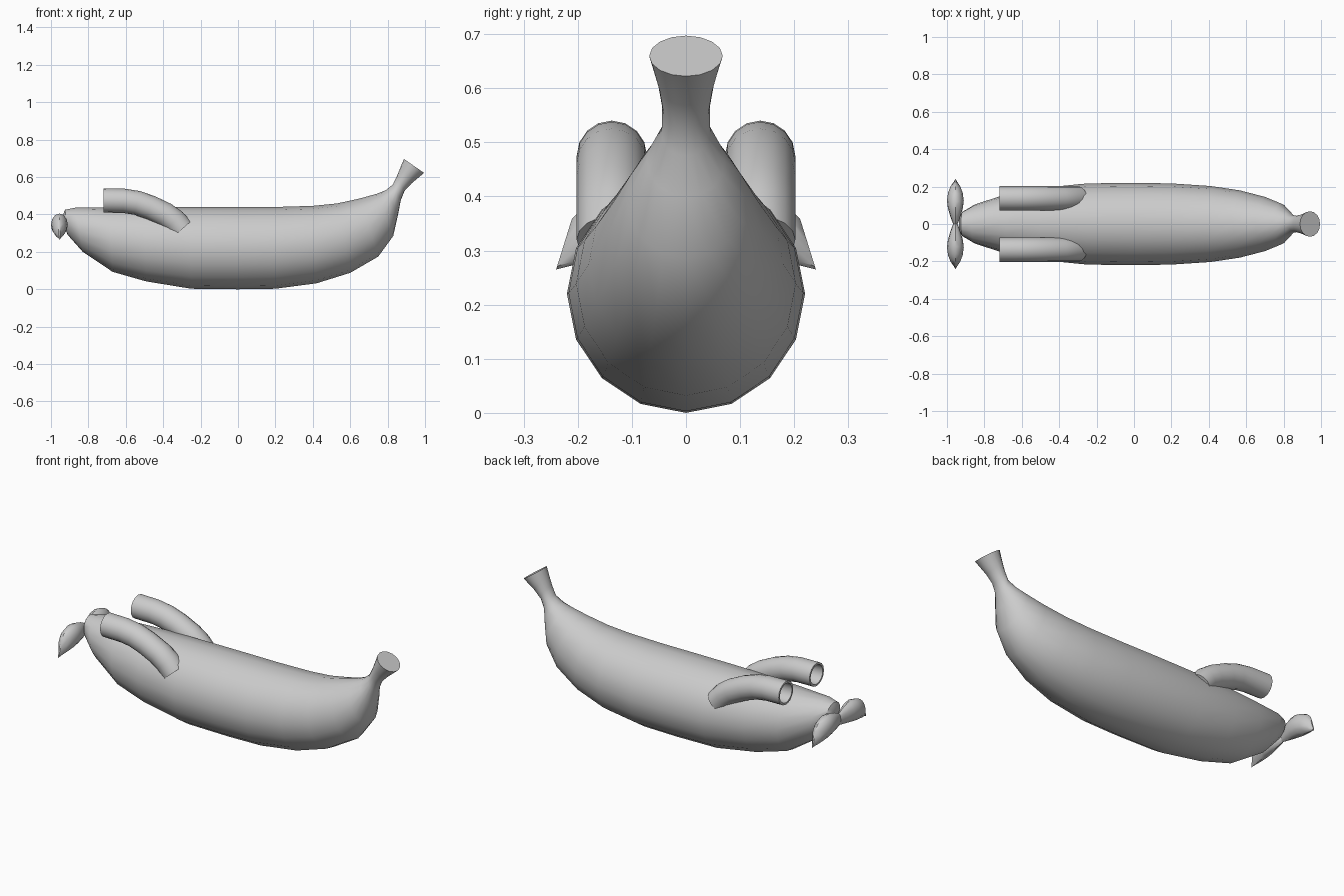
import bpy, bmesh, math
from mathutils import Vector as V

if "Cube" in bpy.data.objects:
    bpy.data.objects.remove(bpy.data.objects["Cube"])


def loft(name, rings, n=16, caps=(True, True)):
    """Skin elliptical rings, each given as (centre, half_axis_u, half_axis_v)."""
    bm = bmesh.new()
    loops = []
    for c, u, v in rings:
        loops.append([bm.verts.new(c + u * math.cos(2 * math.pi * i / n)
                                   + v * math.sin(2 * math.pi * i / n)) for i in range(n)])
    for a, b in zip(loops, loops[1:]):
        for i in range(n):
            j = (i + 1) % n
            bm.faces.new((a[i], a[j], b[j], b[i]))
    if caps[0]:
        bm.faces.new(loops[0][::-1])
    if caps[1]:
        bm.faces.new(loops[-1])
    bmesh.ops.recalc_face_normals(bm, faces=bm.faces)
    me = bpy.data.meshes.new(name)
    bm.to_mesh(me)
    bm.free()
    ob = bpy.data.objects.new(name, me)
    bpy.context.collection.objects.link(ob)
    bpy.ops.object.select_all(action='DESELECT')
    ob.select_set(True)
    bpy.context.view_layer.objects.active = ob
    bpy.ops.object.shade_smooth_by_angle(angle=math.radians(40))
    return ob


def span(top, bottom, side):
    """Ring spanning a top and bottom point, with a sideways half axis."""
    t, b = V(top), V(bottom)
    return (t + b) / 2, (t - b) / 2, V(side)


# banana hull: top x, top z, bottom x, bottom z, half width
hull = [(-.935, .40, -.93, .335, .035), (-.925, .425, -.91, .29, .065),
        (-.87, .436, -.83, .20, .105), (-.69, .437, -.67, .093, .16),
        (-.5, .44, -.49, .042, .193), (-.25, .44, -.25, .003, .217),
        (0, .44, 0, 0, .22), (.2, .44, .2, .003, .217),
        (.4, .446, .42, .032, .203), (.53, .459, .6, .088, .18),
        (.65, .485, .75, .175, .145), (.74, .51, .83, .285, .11),
        (.79, .53, .856, .40, .072), (.828, .56, .87, .475, .045),
        (.85, .605, .89, .525, .044), (.868, .65, .93, .568, .052),
        (.887, .697, .995, .622, .068)]
loft("banana_hull", [span((tx, 0, tz), (bx, 0, bz), (0, w, 0)) for tx, tz, bx, bz, w in hull])

# exhaust pipes: centre path, with a bore running back in from the open end
path = [(-.72, .475), (-.61, .473), (-.54, .462), (-.47, .438), (-.39, .40), (-.34, .365), (-.30, .32)]
for side, label in ((-1, "front"), (1, "rear")):
    outer, inner = [], []
    for i, (x, z) in enumerate(path):
        a, b = path[max(i - 1, 0)], path[min(i + 1, len(path) - 1)]
        t = V((b[0] - a[0], 0, b[1] - a[1])).normalized()
        if i == 0:
            t = V((1, 0, 0))
        up = V((-t.z, 0, t.x))
        c = V((x, side * .137, z))
        outer.append((c, V((0, .065, 0)), up * .065))
        inner.append((c, V((0, .054, 0)), up * .054))
    loft(label + "_exhaust_pipe", inner[3::-1] + outer)

# propeller blades: top y, top z, bottom y, bottom z, half thickness
blade = [(0, .37, 0, .305, .012), (.04, .39, .045, .297, .028), (.08, .402, .09, .29, .04),
         (.12, .405, .13, .284, .045), (.16, .395, .175, .278, .039),
         (.19, .379, .212, .272, .026), (.211, .358, .24, .265, .004)]
for side, label in ((-1, "front"), (1, "rear")):
    loft(label + "_propeller_blade",
         [span((-.955, side * ty, tz), (-.955, side * by, bz), (w, 0, 0))
          for ty, tz, by, bz, w in blade], n=12)
